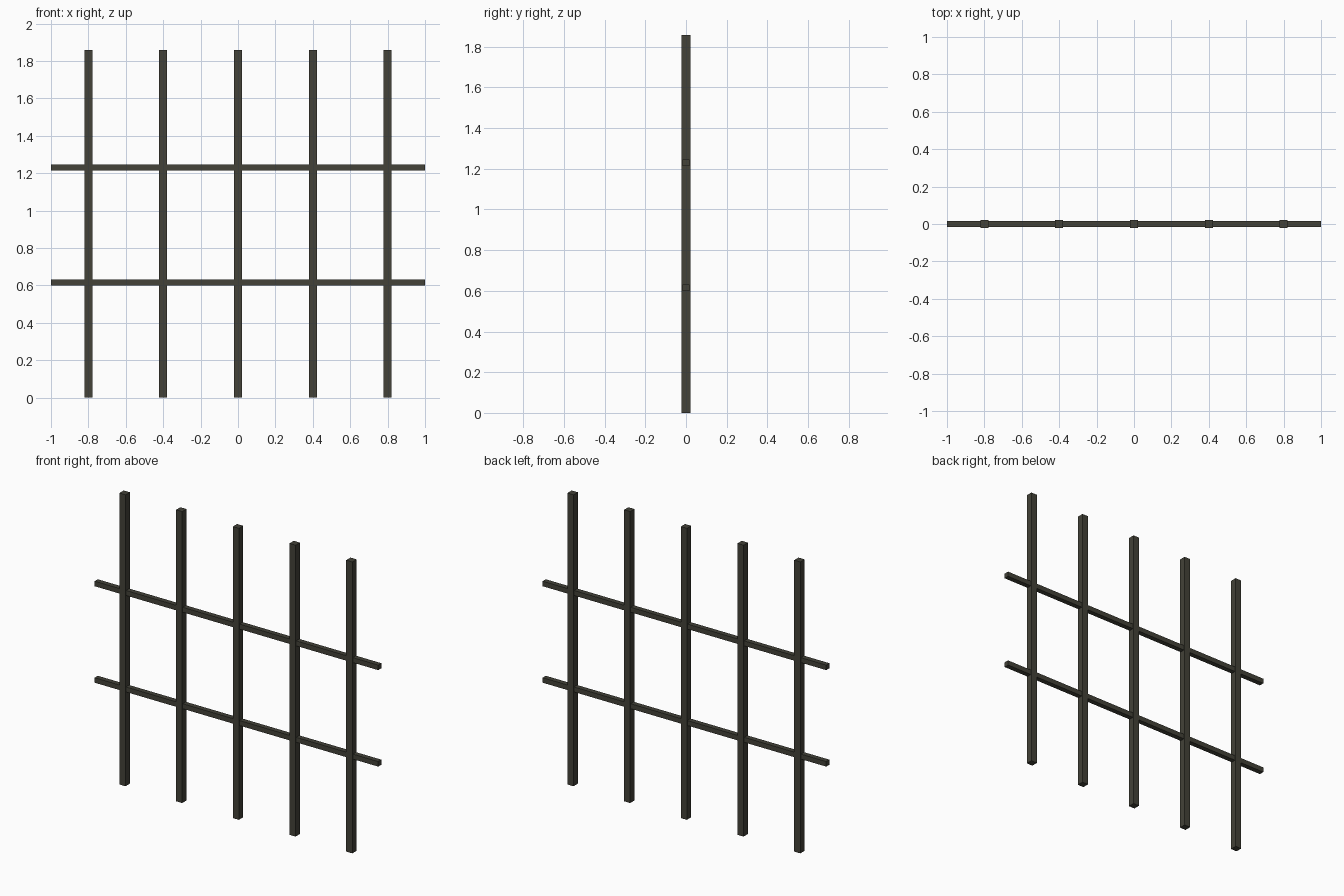
import bpy

if "Cube" in bpy.data.objects:
    bpy.data.objects.remove(bpy.data.objects["Cube"])

# Dark olive-grey iron
iron = bpy.data.materials.new("dark_iron")
iron.diffuse_color = (0.056, 0.054, 0.040, 1)
iron.use_nodes = True
iron.node_tree.nodes["Principled BSDF"].inputs["Base Color"].default_value = iron.diffuse_color

HEIGHT = 1.858


def bar(name, size, location):
    bpy.ops.mesh.primitive_cube_add(size=1, location=location)
    ob = bpy.context.object
    ob.name = name
    ob.scale = size
    bpy.ops.object.transform_apply(location=False, rotation=False, scale=True)
    ob.data.materials.append(iron)
    return ob


# Five upright bars
for i in range(5):
    bar(f"upright_bar_{i + 1}", (0.043, 0.043, HEIGHT), (-0.8 + 0.4 * i, 0, HEIGHT / 2))

# Two thinner cross rails
for name, z in (("lower_rail", 0.615), ("upper_rail", 1.23)):
    bar(name, (2.0, 0.032, 0.032), (0, 0, z))
